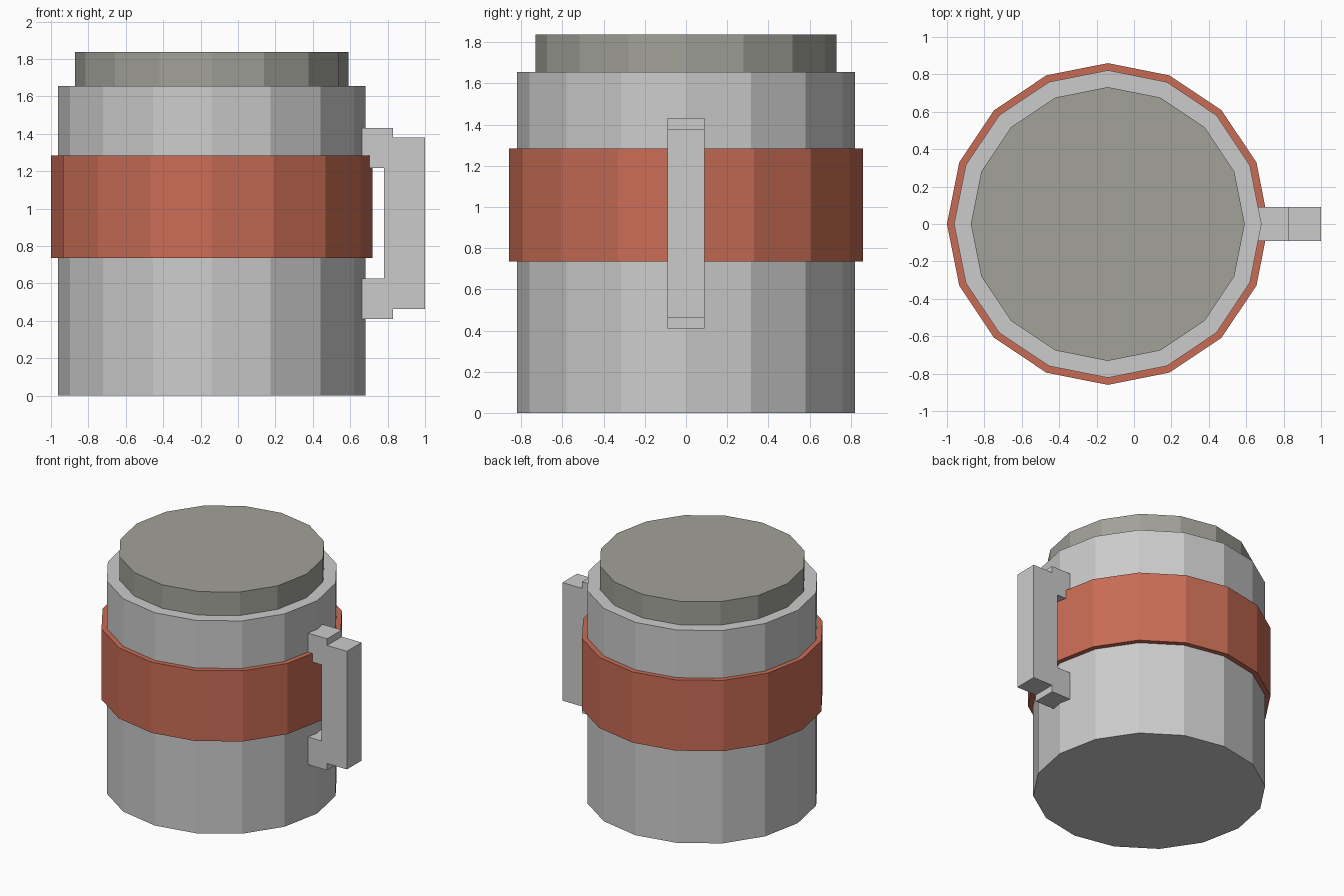
import bpy

if "Cube" in bpy.data.objects:
    bpy.data.objects.remove(bpy.data.objects["Cube"])

AXIS_X = -0.14   # the round body sits left of centre to balance the handle
SIDES = 16


def paint(obj, name, rgb):
    mat = bpy.data.materials.new(name)
    mat.diffuse_color = (*rgb, 1)
    mat.use_nodes = True
    mat.node_tree.nodes["Principled BSDF"].inputs["Base Color"].default_value = mat.diffuse_color
    obj.data.materials.append(mat)


def drum(name, radius, z0, z1):
    """Flat-faced 16-sided cylinder with a corner on the x axis."""
    bpy.ops.mesh.primitive_cylinder_add(
        vertices=SIDES, radius=radius, depth=z1 - z0,
        location=(AXIS_X, 0, (z0 + z1) / 2))
    obj = bpy.context.object
    obj.name = name
    return obj


def box(name, x0, x1, z0, z1, width=0.18):
    bpy.ops.mesh.primitive_cube_add(size=1, location=((x0 + x1) / 2, 0, (z0 + z1) / 2))
    obj = bpy.context.object
    obj.name = name
    obj.scale = (x1 - x0, width, z1 - z0)
    bpy.ops.object.transform_apply(location=False, rotation=False, scale=True)
    return obj


# Body, lid and coloured band
drum("body", 0.822, 0, 1.655)
lid = drum("lid", 0.732, 1.655, 1.838)
paint(lid, "lid_grey", (0.36, 0.36, 0.32))
band = drum("band", 0.86, 0.735, 1.285)
paint(band, "band_red", (0.58, 0.15, 0.09))

# Handle: two arms sunk into the body, joined by an upright grip
box("handle_upper_arm", 0.61, 0.83, 1.217, 1.432)
box("handle_lower_arm", 0.61, 0.83, 0.41, 0.625)
box("handle_grip", 0.78, 1.0, 0.462, 1.38)
